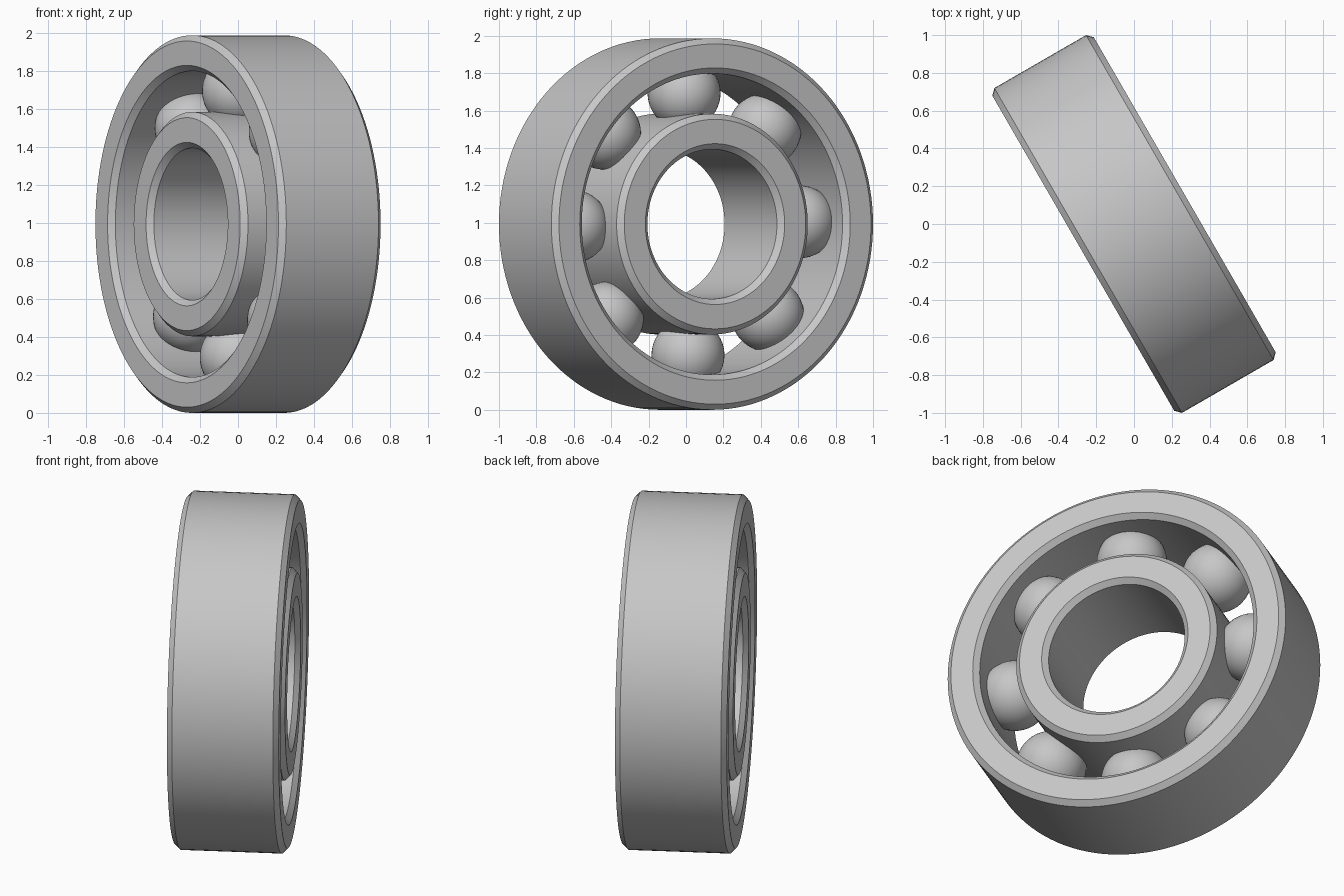
import bpy, bmesh, math
from mathutils import Matrix, Vector

if "Cube" in bpy.data.objects:
    bpy.data.objects.remove(bpy.data.objects["Cube"], do_unlink=True)

R_OUT, R_RACE_OUT, R_RACE_IN, R_BORE = 0.993, 0.805, 0.59, 0.40
HALF, CH = 0.31, 0.03          # half width and chamfer
PITCH, BALL_R, BALLS, SEGS = 0.70, 0.195, 8, 128
BALL_TURN = math.radians(1)    # the ball set sits slightly rotated

# Bearing axis lies level, turned 30 degrees from x
PLACE = (Matrix.Translation((0, 0, R_OUT)) @ Matrix.Rotation(math.radians(30), 4, "Z")
         @ Matrix.Rotation(math.radians(90), 4, "Y"))

steel = bpy.data.materials.new("light steel grey")
steel.use_nodes = True
GREY = (0.57, 0.57, 0.57, 1)
steel.diffuse_color = GREY
steel.node_tree.nodes["Principled BSDF"].inputs["Base Color"].default_value = GREY


def finish(name, bm, angle):
    bmesh.ops.recalc_face_normals(bm, faces=bm.faces)
    mesh = bpy.data.meshes.new(name)
    bm.to_mesh(mesh)
    bm.free()
    mesh.materials.append(steel)
    ob = bpy.data.objects.new(name, mesh)
    bpy.context.collection.objects.link(ob)
    bpy.ops.object.select_all(action="DESELECT")
    ob.select_set(True)
    bpy.context.view_layer.objects.active = ob
    bpy.ops.object.shade_smooth_by_angle(angle=math.radians(angle))


def ring(name, inner, outer):
    """Ring with straight walls and all four corners chamfered."""
    flat = HALF - CH
    half = [(inner, flat), (inner + CH, HALF), (outer - CH, HALF), (outer, flat)]
    profile = half + [(r, -z) for r, z in reversed(half)]
    bm = bmesh.new()
    verts = [bm.verts.new((r, 0, z)) for r, z in profile]
    edges = [bm.edges.new((verts[i - 1], v)) for i, v in enumerate(verts)]
    bmesh.ops.spin(bm, geom=verts + edges, cent=(0, 0, 0), axis=(0, 0, 1),
                   angle=math.tau, steps=SEGS, use_merge=True)
    bmesh.ops.remove_doubles(bm, verts=bm.verts, dist=1e-5)
    bm.transform(PLACE)
    finish(name, bm, 25)


ring("outer_ring", R_RACE_OUT, R_OUT)
ring("inner_ring", R_BORE, R_RACE_IN)

# Balls evenly spaced between the races
for i in range(BALLS):
    a = math.tau * i / BALLS + BALL_TURN
    spot = Matrix.Translation(Vector((math.cos(a), math.sin(a), 0)) * PITCH)
    bm = bmesh.new()
    bmesh.ops.create_uvsphere(bm, u_segments=48, v_segments=24, radius=BALL_R,
                              matrix=PLACE @ spot)
    finish(f"ball_{i + 1}", bm, 60)
